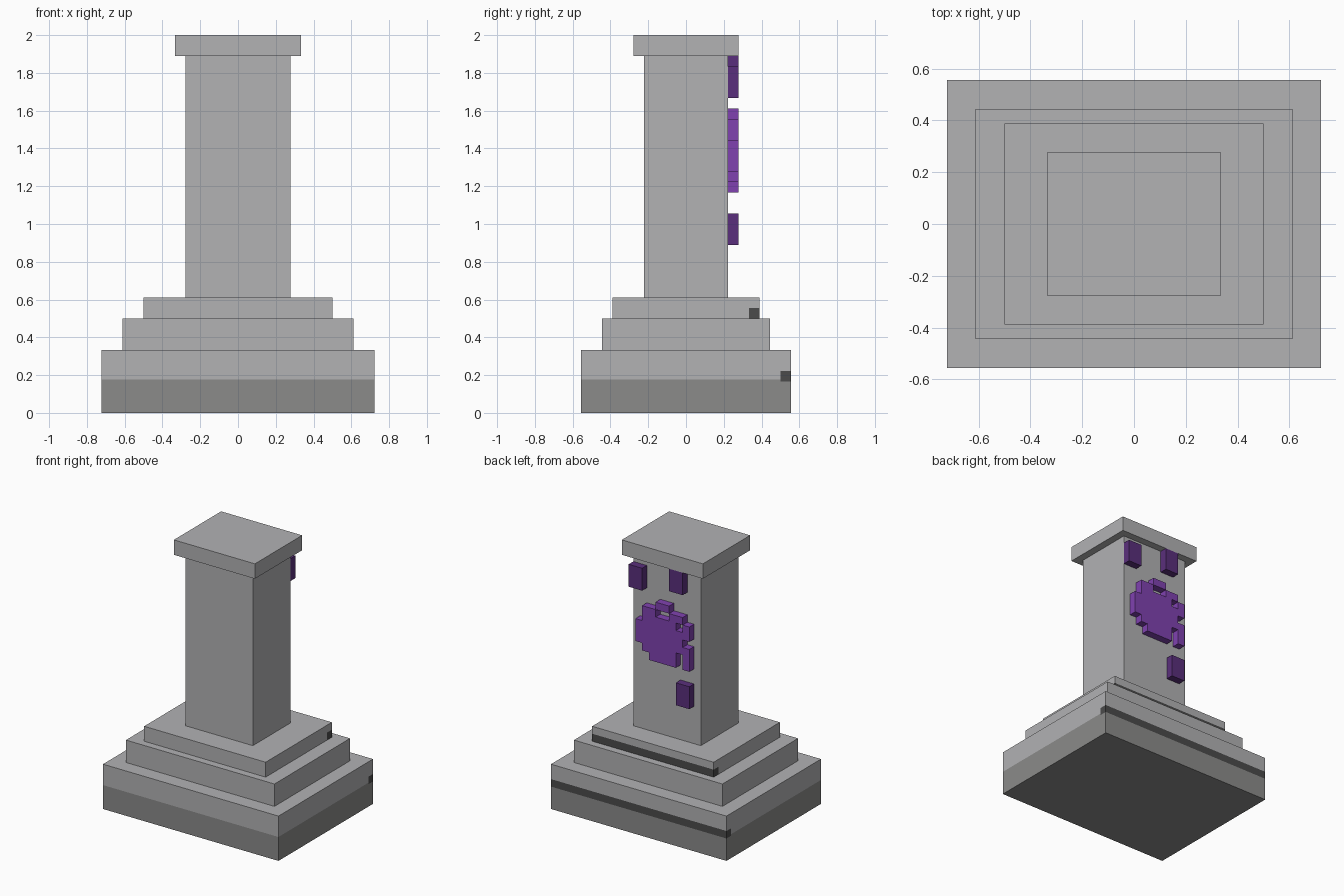
import bpy, bmesh
from mathutils import Vector

cube = bpy.data.objects.get("Cube")
if cube:
    bpy.data.objects.remove(cube, do_unlink=True)

U = 1 / 18  # block unit


def linear(c):
    c /= 255
    return c / 12.92 if c <= 0.04045 else ((c + 0.055) / 1.055) ** 2.4


def material(name, rgb):
    m = bpy.data.materials.new(name)
    col = [linear(c) for c in rgb] + [1]
    m.diffuse_color = col
    m.use_nodes = True
    bsdf = next(n for n in m.node_tree.nodes if n.type == 'BSDF_PRINCIPLED')
    bsdf.inputs["Base Color"].default_value = col
    return m


LIGHT = material("light stone", (178, 178, 180))
MID = material("mid stone", (139, 139, 138))
DARK = material("dark stone", (75, 75, 75))
PURPLE = material("purple", (128, 66, 176))
DEEP = material("deep purple", (90, 47, 124))


def finish(name, bm, mats):
    me = bpy.data.meshes.new(name)
    bm.to_mesh(me)
    bm.free()
    for m in mats:
        me.materials.append(m)
    ob = bpy.data.objects.new(name, me)
    bpy.context.collection.objects.link(ob)
    return ob


def box(name, lo, hi, mats, cuts=(), rule=None):
    """Box between two corners (block units), cut at (axis, position) and coloured by rule."""
    bm = bmesh.new()
    bmesh.ops.create_cube(bm, size=1)
    lo, hi = Vector(lo) * U, Vector(hi) * U
    for v in bm.verts:
        v.co = [(a + b) / 2 + c * (b - a) for a, b, c in zip(lo, hi, v.co)]
    for axis, pos in cuts:
        n = Vector((0, 0, 0))
        n[axis] = 1
        bmesh.ops.bisect_plane(bm, geom=bm.verts[:] + bm.edges[:] + bm.faces[:],
                               plane_co=n * pos * U, plane_no=n)
    if rule:
        for f in bm.faces:
            f.material_index = rule(f.calc_center_median() / U, f.normal)
    return finish(name, bm, mats)


# Base slab: darker lower half, dark band along the back that wraps the corners
def base_rule(c, n):
    if abs(n.z) < 0.5 and c.y > 9 and 3 < c.z < 4:
        return 2
    return 1 if c.z < 3.2 else 0


box("base_slab", (-13, -10, 0), (13, 10, 6), [LIGHT, MID, DARK],
    [(2, 3), (2, 3.2), (2, 4), (1, 9)], base_rule)

# Stepped tiers
box("middle_tier", (-11, -8, 6), (11, 8, 9), [LIGHT])
box("upper_tier", (-9, -7, 9), (9, 7, 11), [LIGHT, DARK], [(2, 10), (1, 6)],
    lambda c, n: int(abs(n.z) < 0.5 and c.y > 6 and c.z < 10))

# Column and cap
box("column", (-5, -4, 11), (5, 4, 34), [LIGHT])
box("cap", (-6, -5, 34), (6, 5, 36), [LIGHT])

# Small plates on the back
for i, (x, z) in enumerate([(3, 30), (-3, 31), (-4, 16)]):
    box(f"back_plate_{i + 1}", (x, 4, z), (x + 2, 5, z + 3), [DEEP])

# Stepped emblem on the back, one character per block, top row first, +x at the left
ROWS = ["...XX...",
        ".XX..XX.",
        ".XXXXX.X",
        "XXXXXXXX",
        "XXXXXXX.",
        "XXXXXXXX",
        ".XXXXX.X",
        "..XXXX.X"]
cells = {(3 - c, 28 - r) for r, row in enumerate(ROWS) for c, ch in enumerate(row) if ch == "X"}
bm = bmesh.new()


def quad(*pts):
    bm.faces.new([bm.verts.new(Vector(p) * U) for p in pts])


for x, z in cells:
    X, Z = x + 1, z + 1
    quad((x, 5, z), (x, 5, Z), (X, 5, Z), (X, 5, z))
    quad((x, 4, z), (X, 4, z), (X, 4, Z), (x, 4, Z))
    if (X, z) not in cells:
        quad((X, 4, z), (X, 5, z), (X, 5, Z), (X, 4, Z))
    if (x - 1, z) not in cells:
        quad((x, 4, z), (x, 4, Z), (x, 5, Z), (x, 5, z))
    if (x, Z) not in cells:
        quad((x, 4, Z), (X, 4, Z), (X, 5, Z), (x, 5, Z))
    if (x, z - 1) not in cells:
        quad((x, 4, z), (x, 5, z), (X, 5, z), (X, 4, z))
bmesh.ops.remove_doubles(bm, verts=bm.verts[:], dist=1e-4)
finish("back_emblem", bm, [PURPLE])
